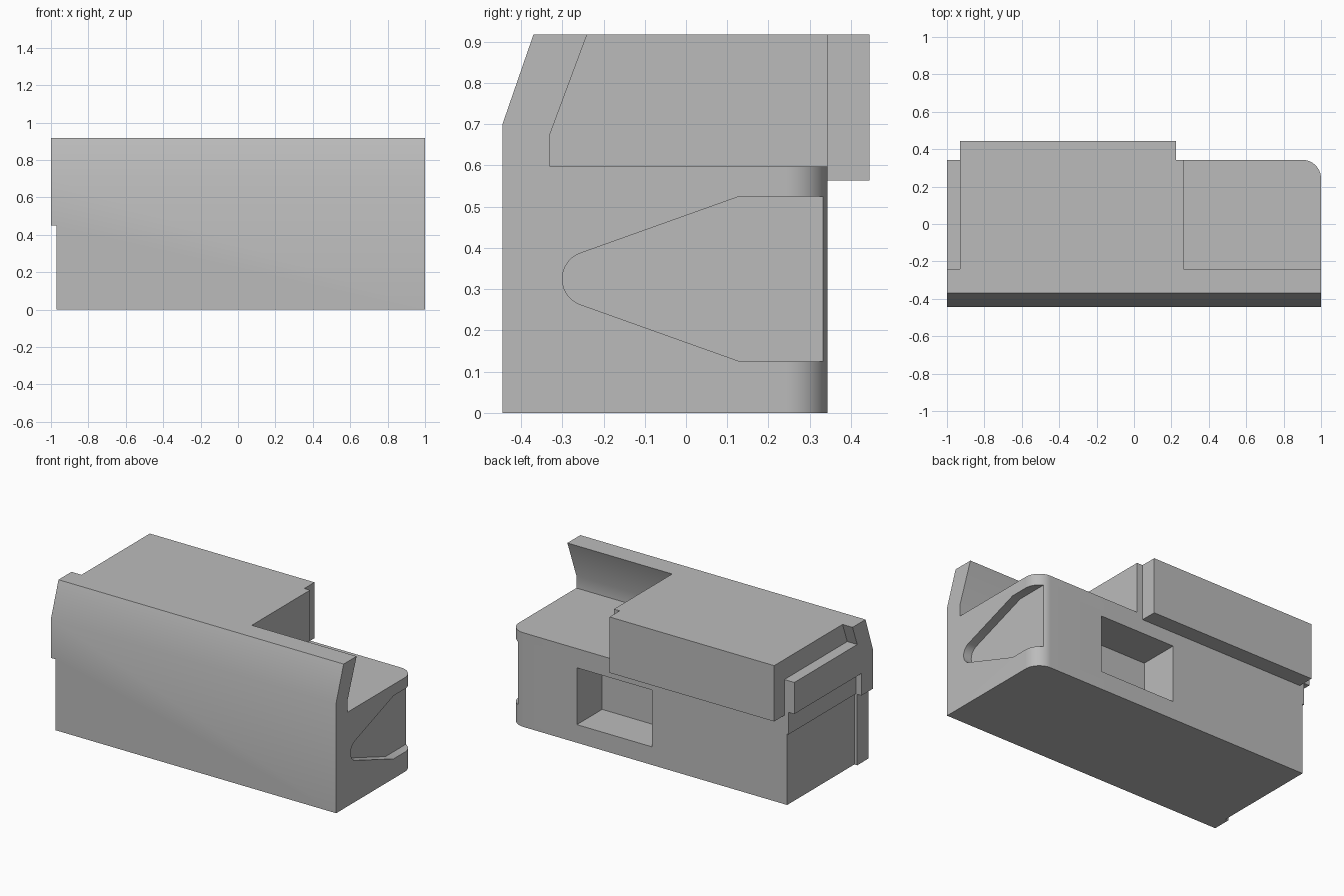
import bpy, bmesh
from math import sin, cos, radians
from mathutils import Vector

cube = bpy.data.objects.get("Cube")
if cube:
    bpy.data.objects.remove(cube, do_unlink=True)

grey = bpy.data.materials.new("plain_grey")
grey.use_nodes = True
grey.diffuse_color = (0.5, 0.5, 0.5, 1)
grey.node_tree.nodes["Principled BSDF"].inputs["Base Color"].default_value = (0.5, 0.5, 0.5, 1)


def prism(name, points, low, high, axis="x"):
    """Extrude a yz profile along x, or an xy profile along z."""
    place = (lambda p: (low, p[0], p[1])) if axis == "x" else (lambda p: (p[0], p[1], low))
    move = Vector((high - low, 0, 0)) if axis == "x" else Vector((0, 0, high - low))
    bm = bmesh.new()
    face = bm.faces.new([bm.verts.new(place(p)) for p in points])
    top = bmesh.ops.extrude_face_region(bm, geom=[face])["geom"]
    bmesh.ops.translate(bm, vec=move, verts=[v for v in top if isinstance(v, bmesh.types.BMVert)])
    bmesh.ops.recalc_face_normals(bm, faces=bm.faces)
    mesh = bpy.data.meshes.new(name)
    bm.to_mesh(mesh)
    bm.free()
    mesh.materials.append(grey)
    obj = bpy.data.objects.new(name, mesh)
    bpy.context.collection.objects.link(obj)
    return obj


def box(name, x, y, z):
    return prism(name, [(y[0], z[0]), (y[1], z[0]), (y[1], z[1]), (y[0], z[1])], x[0], x[1])


def arc(cx, cy, r, start, end, steps):
    angles = [radians(start + (end - start) * i / steps) for i in range(steps + 1)]
    return [(cx + r * cos(a), cy + r * sin(a)) for a in angles]


def slope(floor):
    """Profile of the space behind the leaning front wall, above a floor."""
    lean = 0.09 / 0.242
    foot = [(-0.33, floor), (-0.33, 0.675)] if floor < 0.675 else [(-0.33 + lean * (floor - 0.675), floor)]
    return foot + [(-0.33 + lean * 0.325, 1.0), (0.6, 1.0), (0.6, floor)]


# Full-length body with the leaning front wall
body = prism("housing_body", [(-0.445, 0), (-0.445, 0.7), (-0.37, 0.917), (0.445, 0.917), (0.445, 0)], -1, 1)

WALL = 0.343
cutters = [
    # Back wall below and beside the upper block
    box("under_block_cut", (-2, 2), (WALL, 0.6), (-1, 0.563)),
    box("block_left_cut", (0.225, 2), (WALL, 0.6), (-1, 2)),
    box("block_right_cut", (-2, -0.93), (WALL, 0.6), (-1, 2)),
    # Low deck at the left end and ledge at the right end
    prism("deck_cut", slope(0.597), 0.265, 2),
    prism("ledge_cut", slope(0.79), -2, -0.93),
    # Stepped relief under the right-hand overhang
    box("front_relief_cut", (-2, -0.97), (-1, 0.6), (-1, 0.45)),
    box("lower_relief_cut", (-2, -0.95), (-0.33, 0.6), (-1, 0.45)),
    box("upper_relief_cut", (-2, -0.96), (-0.33, 0.6), (0.4, 0.59)),
    # Rounded rear corner
    prism("corner_cut", arc(0.9, WALL - 0.1, 0.1, 0, 90, 16)
          + [(0.9, 0.5), (1.1, 0.5), (1.1, WALL - 0.1)], -0.2, 0.7, "z"),
    # Tapered recess in the left end
    prism("taper_cut", [(0.5, 0.525), (0.13, 0.525)] + arc(-0.234, 0.325, 0.066, 110, 250, 14)
          + [(0.13, 0.125), (0.5, 0.125)], 0.944, 1.2),
    # Rectangular pocket in the back
    box("back_pocket_cut", (0, 0.525), (0.09, 0.6), (0.115, 0.475)),
]

bpy.context.view_layer.objects.active = body
for cutter in cutters:
    cutter.hide_render = True
    mod = body.modifiers.new(cutter.name, "BOOLEAN")
    mod.operation = "DIFFERENCE"
    mod.solver = "EXACT"
    mod.object = cutter
    bpy.ops.object.modifier_apply(modifier=mod.name)
    bpy.data.objects.remove(cutter, do_unlink=True)

bpy.ops.object.select_all(action="DESELECT")
body.select_set(True)
bpy.ops.object.shade_smooth_by_angle(angle=radians(30))
